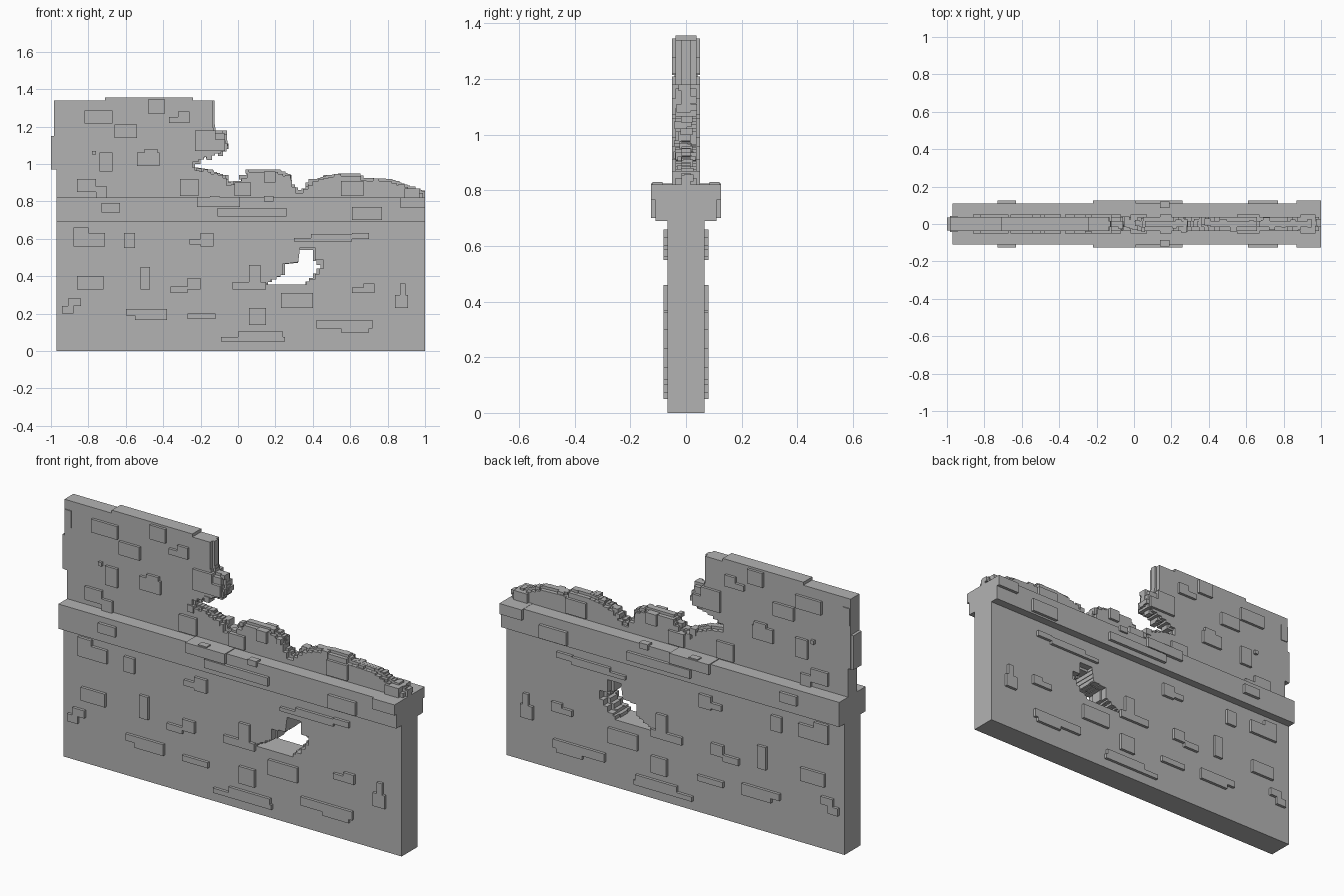
import bpy
import bmesh
import random
from mathutils import Vector

random.seed(4)
cube = bpy.data.objects.get("Cube")
if cube:
    bpy.data.objects.remove(cube, do_unlink=True)

UNIT = 0.01  # all layout numbers below are in hundredths

stone = bpy.data.materials.new("grey stone")
stone.use_nodes = True
GREY = (0.45, 0.45, 0.45, 1)
stone.diffuse_color = GREY
stone.node_tree.nodes["Principled BSDF"].inputs["Base Color"].default_value = GREY


def finish(bm, name):
    """Turn a bmesh into a flat shaded stone object."""
    bmesh.ops.recalc_face_normals(bm, faces=bm.faces[:])
    mesh = bpy.data.meshes.new(name)
    bm.to_mesh(mesh)
    bm.free()
    mesh.materials.append(stone)
    obj = bpy.data.objects.new(name, mesh)
    bpy.context.collection.objects.link(obj)
    return obj


def add_box(bm, x, z, width, height, front, back):
    """Add a box from its lower left corner and its depth range."""
    verts = bmesh.ops.create_cube(bm, size=1)["verts"]
    size = Vector((width, back - front, height))
    centre = Vector((x + width / 2, (front + back) / 2, z + height / 2))
    for v in verts:
        v.co = (v.co * size + centre) * UNIT


def bricks(name, rects, depth):
    """Bricks run through the wall and stand proud on both faces."""
    bm = bmesh.new()
    for rect in rects:
        add_box(bm, *rect, -depth, depth)
    return finish(bm, name)


def stair(points, step):
    """Replace sloping segments with small square steps."""
    path = [Vector(points[0])]
    for start, end in zip(points, points[1:]):
        a, b = Vector(start), Vector(end)
        delta = b - a
        if min(abs(delta.x), abs(delta.y)) < 0.1:
            path.append(b)
            continue
        count = max(1, round(max(abs(delta.x), abs(delta.y)) / step))
        for i in range(count):
            p, q = a + delta * i / count, a + delta * (i + 1) / count
            path += [Vector((q.x, p.y)), q]
    return path


def prism(name, outline, front, back):
    """Extrude an outline in the xz plane through the wall."""
    bm = bmesh.new()
    face = bm.faces.new([bm.verts.new((p[0] * UNIT, front * UNIT, p[1] * UNIT))
                         for p in outline])
    new = bmesh.ops.extrude_face_region(bm, geom=[face])["geom"]
    moved = [g for g in new if isinstance(g, bmesh.types.BMVert)]
    bmesh.ops.translate(bm, verts=moved, vec=(0, (back - front) * UNIT, 0))
    return finish(bm, name)


def cut(target, cutter):
    """Subtract the cutter from the target, then discard the cutter."""
    cutter.hide_render = True
    mod = target.modifiers.new("hole", "BOOLEAN")
    mod.operation = "DIFFERENCE"
    mod.solver = "EXACT"
    mod.object = cutter
    graph = bpy.context.evaluated_depsgraph_get()
    result = bpy.data.meshes.new_from_object(target.evaluated_get(graph))
    target.modifiers.clear()
    target.data = result
    bpy.data.objects.remove(cutter, do_unlink=True)


# Lower wall with a ragged hole that is wider at both faces
bm = bmesh.new()
add_box(bm, -97, 0, 197, 70, -6.6, 6.6)
lower_wall = finish(bm, "lower_wall")
hole = [(16, 35.5), (16, 37), (25, 42), (25, 46.5), (32, 47.5), (33, 54),
        (40, 54), (40, 48), (44, 44), (40, 39), (36, 35.5)]
cut(lower_wall, prism("hole_cutter", stair(hole, 2.5), -20, 20))
middle = Vector((31, 44))
wide = [middle + (Vector(p) - middle) * 1.14 for p in hole]
wide = [(x, max(z, 35.5)) for x, z in wide]
for side in (-1, 1):
    rim = stair(wide, 3.5)
    cut(lower_wall, prism("rim_cutter", rim, *sorted((side * 3, side * 20))))

# Ledge running along the wall
bm = bmesh.new()
add_box(bm, -97, 69, 197, 13, -11, 11)
finish(bm, "ledge")

# Upper wall: broken faces around a slightly larger rubble core
broken = [(-12.5, 134), (-12.5, 121), (-12, 118), (-6, 118), (-6, 114),
          (-5, 108), (-14, 105), (-23, 101), (-23, 98), (-16, 97), (-8, 94),
          (-5, 90), (0, 91), (6, 97), (20, 97), (28, 94), (29, 89), (32, 86),
          (36, 88), (41, 92), (47, 94), (55, 95), (64, 95), (67, 92.5),
          (81, 92), (89, 89), (95, 87), (100, 84.5)]
left_end = [(-97, 82), (-97, 97), (-98.5, 97), (-98.5, 134)]
core = left_end + stair(broken, 1.7) + [(100, 82)]
prism("upper_wall_core", core, -1.6, 1.6)
worn = [(x - 1.2, z if z > 130 else max(z - 1.4, 83)) for x, z in broken]
shell = left_end + stair(worn, 3) + [(98.8, 82)]
prism("upper_wall", shell, -3.7, 3.7)

# Loose blocks clinging to the broken edge
bm = bmesh.new()
for x, z in stair(broken, 3)[4:]:
    if random.random() < 0.45:
        size = random.uniform(2, 4)
        front = random.uniform(-4.6, 0)
        add_box(bm, min(x - size, 100 - size), max(z - size, 82), size, size,
                front, front + random.uniform(2.5, 4.6))
finish(bm, "edge_rubble")

# Worn blocks on the left end and a low cap along the top
bm = bmesh.new()
add_box(bm, -100, 97, 3, 18, -3.4, 3.4)
add_box(bm, -98.3, 120, 4, 9, -4.2, 4.2)
add_box(bm, -71, 134, 47, 1.6, -3.7, 3.7)
finish(bm, "end_and_cap_blocks")

bricks("upper_bricks", [
    (-82, 121.5, 15, 7), (-66, 114, 12, 7), (-48, 127, 9, 7.5),
    (-37, 122, 5, 3), (-32, 122, 6, 6), (-74, 96, 7, 10),
    (-54, 99, 12, 7), (-50, 106, 7, 2), (-78, 105, 2, 2),
    (-23, 107, 11, 11), (-12, 107, 5, 6), (-86, 85, 10, 7),
    (-76, 82, 6, 6), (-31, 83, 10, 9), (-2, 83, 9, 7),
    (14, 90, 6, 6), (55, 83, 12, 8), (89, 82, 8, 5)], 5.1)

bricks("ledge_bricks", [
    (-73, 74, 10, 5), (-22, 77, 23, 5.4), (-11, 72, 37, 4.5),
    (61, 70, 16, 7), (87, 76.5, 13, 5.6)], 12.6)

# Small chips on top of the ledge
bm = bmesh.new()
for x in (-15, 14):
    for front, back in ((-12, -8.5), (8.5, 12)):
        add_box(bm, x, 80, 5, 3, front, back)
finish(bm, "ledge_chips")

bricks("lower_bricks", [
    (-88, 56, 8, 10), (-80, 56, 9, 7), (-61, 55, 6, 8),
    (-26, 57, 6, 3), (-20, 56, 7, 7), (30, 58.5, 9, 2),
    (39, 58.5, 22, 4), (61, 60, 9, 3), (-86, 33, 14, 7),
    (-52, 33, 5, 12), (-36, 31, 9, 3.5), (-27, 33, 7, 6),
    (-3, 33, 18, 4), (6, 37, 6, 9), (23, 23, 17, 8)], 8.1)

bricks("base_bricks", [
    (61, 31, 12, 3), (67, 34, 6, 2), (84, 23, 7, 7), (86.5, 30, 3, 6),
    (-94, 20, 6, 4), (-91, 24, 7, 4), (-60, 19, 22, 3.5),
    (-55, 16.5, 17, 2.5), (-27, 17, 15, 3), (6, 14, 9, 9),
    (42, 12, 30, 4.5), (55, 10, 15, 2), (-9, 5, 34, 2.5),
    (0, 7.5, 24, 3)], 8.1)
